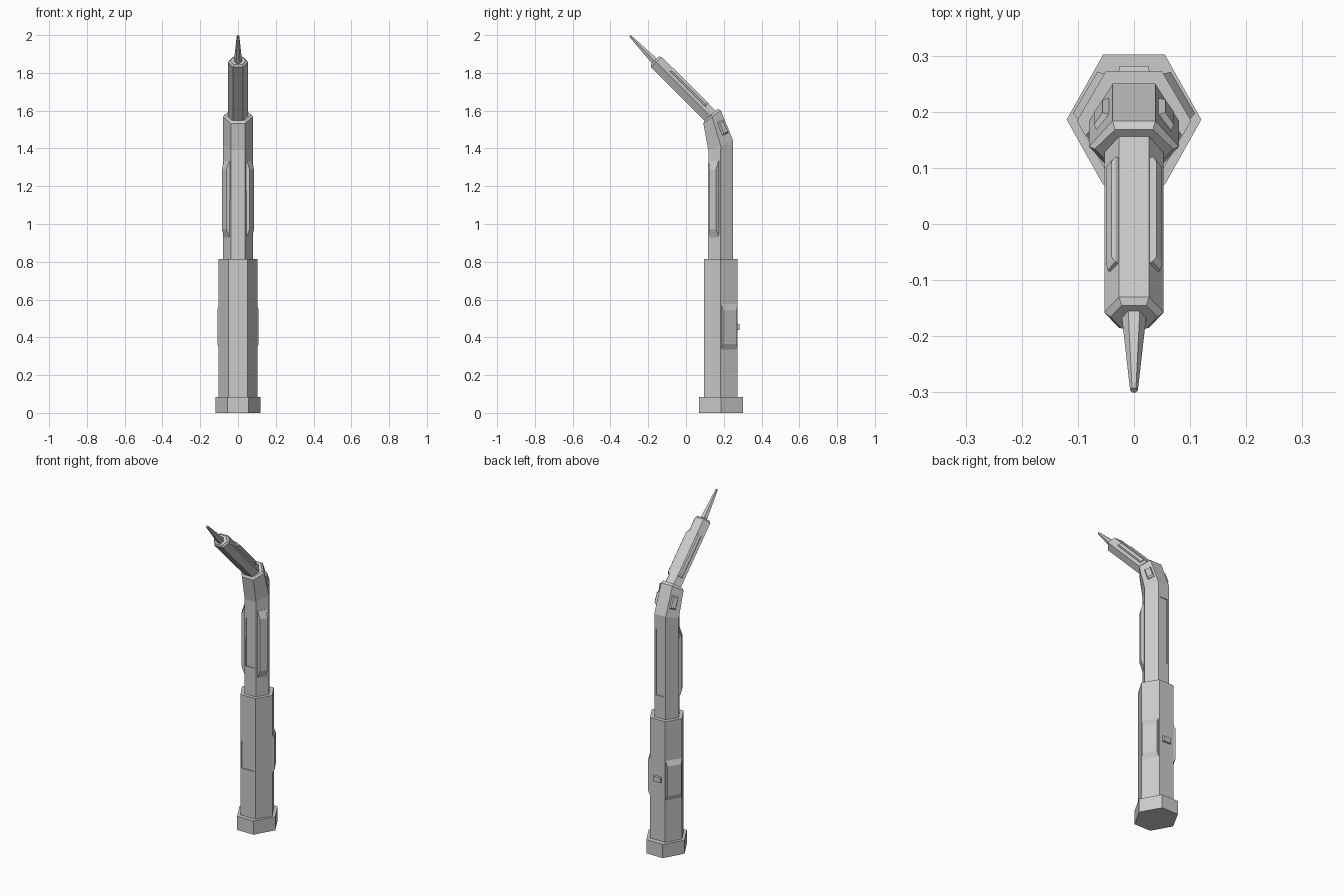
import bpy, bmesh
from mathutils import Vector

if "Cube" in bpy.data.objects:
    bpy.data.objects.remove(bpy.data.objects["Cube"])


def make_object(name, verts, faces):
    mesh = bpy.data.meshes.new(name)
    mesh.from_pydata(verts, [], faces)
    bm = bmesh.new()
    bm.from_mesh(mesh)
    bmesh.ops.recalc_face_normals(bm, faces=bm.faces)
    bm.to_mesh(mesh)
    bm.free()
    ob = bpy.data.objects.new(name, mesh)
    bpy.context.collection.objects.link(ob)
    return ob


def loft(name, rings):
    """Hexagonal loft; ring = (front y, front z, back y, back z, half width, half flat)."""
    verts, faces = [], []
    for fy, fz, by, bz, hx, hf in rings:
        my, mz = (fy + by) / 2, (fz + bz) / 2
        verts += [(hx, my, mz), (hf, by, bz), (-hf, by, bz),
                  (-hx, my, mz), (-hf, fy, fz), (hf, fy, fz)]
    for r in range(len(rings) - 1):
        for i in range(6):
            a, b = r * 6 + i, r * 6 + (i + 1) % 6
            faces.append((a, b, b + 6, a + 6))
    n = len(verts)
    faces += [tuple(range(6)), tuple(range(n - 6, n))]
    return make_object(name, verts, faces)


def plate(name, centre, normal, up, w, h, out, sunk=0.01, tw=0.0, th=0.0, mirror=False):
    """Block lying on a face; its outer side is narrowed by tw and th."""
    c, n, u = Vector(centre), Vector(normal).normalized(), Vector(up).normalized()
    t = n.cross(u)
    verts = []
    for d, a, b in ((-sunk, w / 2, h / 2), (0, w / 2, h / 2), (out, w / 2 - tw, h / 2 - th)):
        verts += [c + n * d + t * sx * a + u * sz * b
                  for sx, sz in ((-1, -1), (1, -1), (1, 1), (-1, 1))]
    faces = [(0, 1, 2, 3), (8, 9, 10, 11)]
    for r in (0, 4):
        faces += [(r + i, r + (i + 1) % 4, r + 4 + (i + 1) % 4, r + 4 + i) for i in range(4)]
    ob = make_object(name, verts, faces)
    if mirror:
        m = ob.modifiers.new("mirror", 'MIRROR')
        m.use_axis = (True, False, False)
        m.use_mirror_merge = False
    return ob


def recess(target, centre, normal, w, h, depth=0.005):
    """Shallow rectangular pocket."""
    cutter = plate("recess_cutter", centre, normal, (0, 0, 1), w, h, 0.02, depth)
    cutter.hide_render = True
    cutter.hide_set(True)
    m = target.modifiers.new("recess", 'BOOLEAN')
    m.operation = 'DIFFERENCE'
    m.solver = 'EXACT'
    m.object = cutter


UP = (0, 0, 1)

# Main body, from the foot to the tip
loft("base_cap", [(.07, 0, .302, 0, .12, .055), (.07, .083, .302, .083, .12, .055)])
handle = loft("handle", [(.095, .07, .272, .07, .102, .05), (.095, .815, .272, .815, .102, .05)])
shaft = loft("shaft", [
    (.116, .80, .250, .80, .08, .038),
    (.118, 1.39, .250, 1.44, .08, .038),
    (.092, 1.533, .184, 1.602, .08, .038),
    (.099, 1.548, .168, 1.61, .07, .034)])
loft("head", [
    (.115, 1.53, .17, 1.585, .053, .027),
    (-.185, 1.83, -.13, 1.885, .053, .027),
    (-.186, 1.845, -.145, 1.886, .042, .022)])
loft("tip", [
    (-.169, 1.836, -.141, 1.864, .023, .011),
    (-.300, 1.992, -.292, 2.0, .007, .0035)])

# Sunken panels on the flat front and back faces
recess(handle, (0, .095, .452), (0, -1, 0), .084, .165)
recess(shaft, (0, .117, 1.13), (0, -1, 0), .06, .29)
recess(shaft, (0, .250, 1.15), (0, 1, 0), .05, .40)

# Raised grips, ribs and button
plate("handle_grip", (.076, .2275, .456), (.089, .052, 0), UP, .094, .24, .013,
      tw=.004, th=.03, mirror=True)
plate("shaft_rib", (.06, .149, 1.132), (.067, -.042, 0), UP, .056, .405, .016,
      tw=.006, th=.045, mirror=True)
plate("neck_plate", (.056, .195, 1.51), (.011, .0067, .0028), (0, -.067, .16), .038, .075, .009,
      tw=.005, th=.008, mirror=True)
head_normal = (.83, .39, .39)
plate("head_rail", (.04, .019, 1.724), head_normal, (0, -1, 1), .026, .265, .006,
      tw=.004, th=.012, mirror=True)
plate("button", (0, .272, .455), (0, 1, 0), UP, .055, .035, .01, tw=.002, th=.002)
